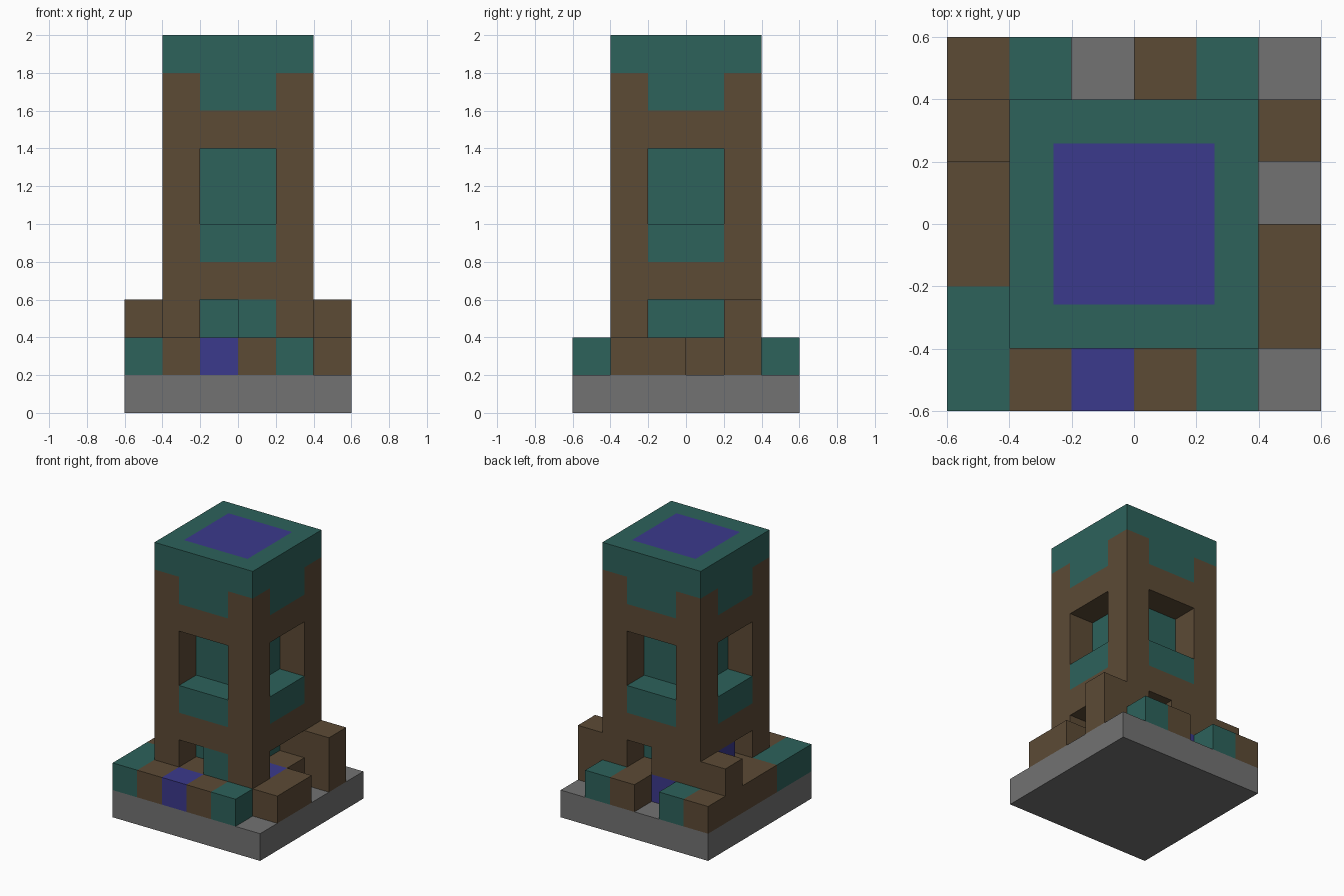
import bpy
import bmesh
from mathutils import Matrix, Vector

U = 0.2  # one block

cube = bpy.data.objects.get("Cube")
if cube:
    bpy.data.objects.remove(cube, do_unlink=True)


def material(name, rgb):
    m = bpy.data.materials.new(name)
    m.use_nodes = True
    m.diffuse_color = (*rgb, 1)
    m.node_tree.nodes["Principled BSDF"].inputs["Base Color"].default_value = (*rgb, 1)
    return m


grey = material("grey stone", (0.170, 0.170, 0.170))
brown = material("brown timber", (0.107, 0.069, 0.036))
teal = material("dark teal", (0.026, 0.122, 0.105))
purple = material("purple", (0.044, 0.041, 0.262))
PALETTE = [brown, teal, purple]
CODES = "BTP"


def add_box(bm, low, high, index=0):
    """Box between two corners given in blocks."""
    low, high = Vector(low) * U, Vector(high) * U
    mat = Matrix.Translation((low + high) / 2) @ Matrix.Diagonal((*(high - low), 1))
    verts = bmesh.ops.create_cube(bm, size=1, matrix=mat)["verts"]
    for f in {f for v in verts for f in v.link_faces}:
        f.material_index = index


def finish(name, bm, mats):
    mesh = bpy.data.meshes.new(name)
    bm.to_mesh(mesh)
    bm.free()
    for m in mats:
        mesh.materials.append(m)
    obj = bpy.data.objects.new(name, mesh)
    bpy.context.collection.objects.link(obj)
    return obj


def box(name, low, high, mat):
    bm = bmesh.new()
    add_box(bm, low, high)
    return finish(name, bm, [mat])


def course(name, z, rows):
    """One layer of blocks from a plan; first row is the back, '.' is empty."""
    bm = bmesh.new()
    for r, row in enumerate(rows):
        y = 2 - r
        for c, code in enumerate(row):
            if code != ".":
                x = c - 3
                add_box(bm, (x, y, z), (x + 1, y + 1, z + 1), CODES.index(code))
    return finish(name, bm, PALETTE)


# Base slab and inner core
box("base_slab", (-3, -3, 0), (3, 3, 1), grey)
box("inner_core", (-1, -1, 1), (1, 1, 9), teal)

# Broken outer walls and the lowest two layers of the tower
course("foundation_course", 1, ["BT.BT.",
                                "BBPBBB",
                                "BB..B.",
                                "BB..PB",
                                "TBBBBB",
                                "TBPBT."])
course("lower_opening_course", 2, ["......",
                                   "BBB.BB",
                                   ".P....",
                                   "......",
                                   ".B.TB.",
                                   "......"])

# Corner posts
for side_y, fb in ((-2, "front"), (1, "back")):
    for side_x, lr in ((-2, "right"), (1, "left")):
        box(f"corner_post_{fb}_{lr}", (side_x, side_y, 3),
            (side_x + 1, side_y + 1, 9), brown)

# Wall bands between the posts, leaving the window recess open
BANDS = [("lower_lintel", 3, 4, brown), ("window_sill", 4, 5, teal),
         ("window_lintel", 7, 8, brown), ("cap_drop", 8, 9, teal)]
SIDES = {"front": ((-1, -2), (1, -1)), "back": ((-1, 1), (1, 2)),
         "right": ((-2, -1), (-1, 1)), "left": ((1, -1), (2, 1))}
for side, (low, high) in SIDES.items():
    for part, z0, z1, mat in BANDS:
        box(f"{part}_{side}", (*low, z0), (*high, z1), mat)

# Cap with an inset square on top
bm = bmesh.new()
add_box(bm, (-2, -2, 9), (2, 2, 10))
top = max(bm.faces, key=lambda f: f.calc_center_median().z)
bmesh.ops.inset_region(bm, faces=[top], thickness=U)
top.material_index = 1
finish("roof_cap", bm, [teal, purple])
